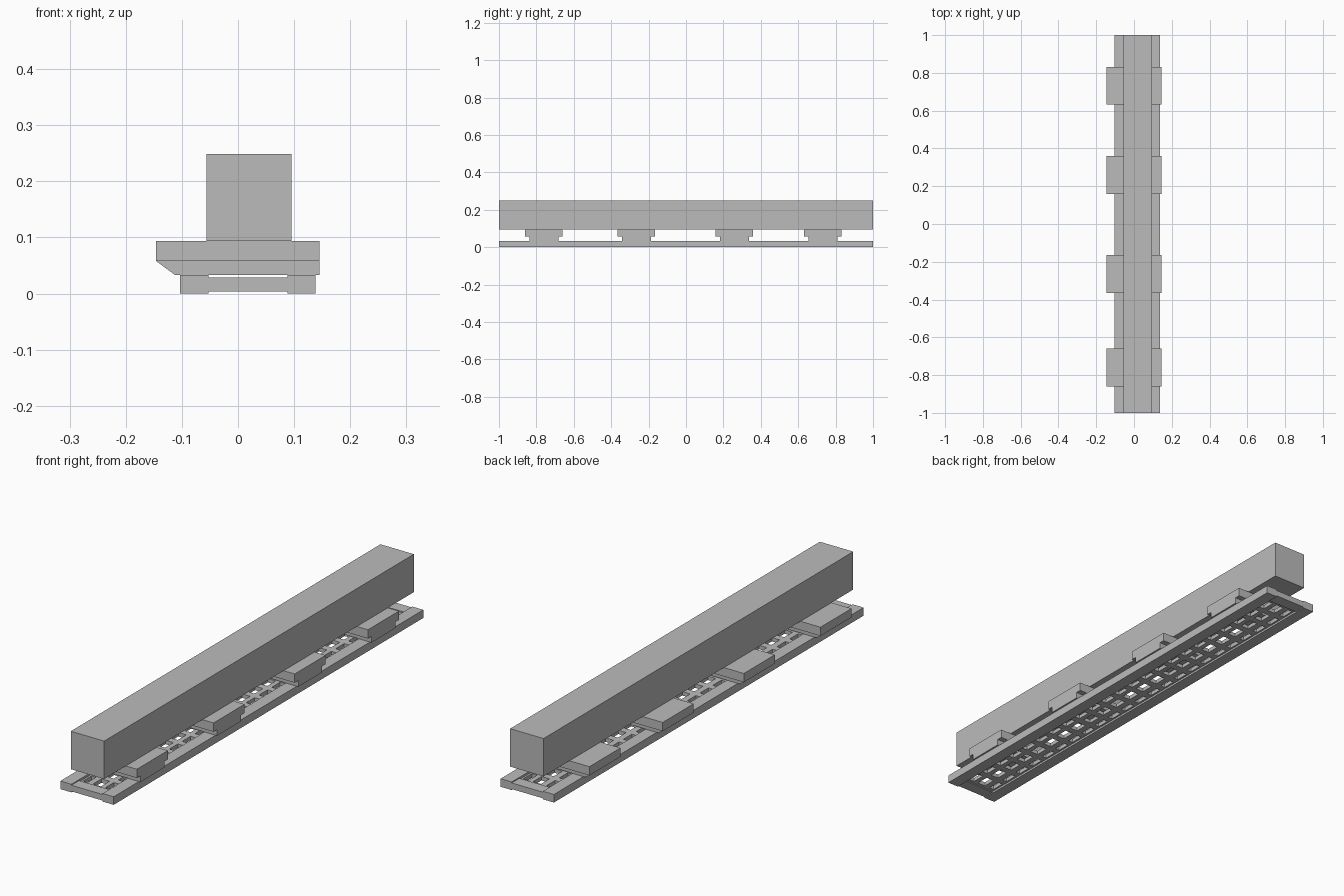
import bpy
import bmesh

old = bpy.data.objects.get("Cube")
if old:
    bpy.data.objects.remove(old, do_unlink=True)

grey = bpy.data.materials.new("plain_grey")
grey.use_nodes = True
colour = (0.5, 0.5, 0.5, 1)
grey.diffuse_color = colour
grey.node_tree.nodes["Principled BSDF"].inputs["Base Color"].default_value = colour


def finish(name, bm):
    bmesh.ops.recalc_face_normals(bm, faces=bm.faces)
    mesh = bpy.data.meshes.new(name)
    bm.to_mesh(mesh)
    bm.free()
    mesh.materials.append(grey)
    obj = bpy.data.objects.new(name, mesh)
    bpy.context.collection.objects.link(obj)
    return obj


def prism(bm, profile, y0, y1):
    """Extrude an x-z profile from y0 to y1."""
    front = bm.faces.new([bm.verts.new((x, y0, z)) for x, z in profile])
    out = bmesh.ops.extrude_face_region(bm, geom=[front], use_keep_orig=True)
    moved = [v for v in out["geom"] if isinstance(v, bmesh.types.BMVert)]
    bmesh.ops.translate(bm, vec=(0, y1 - y0, 0), verts=moved)


def box(bm, x0, x1, y0, y1, z0, z1):
    prism(bm, [(x0, z0), (x1, z0), (x1, z1), (x0, z1)], y0, y1)


# Long square beam
bm = bmesh.new()
box(bm, -0.056, 0.095, -1, 1, 0.094, 0.249)
finish("beam", bm)

# Base frame: side rails and slightly thinner end bars
left, right, inner_left, inner_right = -0.103, 0.138, -0.053, 0.088
for name, x0, x1 in (("right_rail", left, inner_left), ("left_rail", inner_right, right)):
    bm = bmesh.new()
    box(bm, x0, x1, -1, 1, 0, 0.033)
    finish(name, bm)
end = 0.95
for name, y0, y1 in (("front_end_bar", -1, -end), ("back_end_bar", end, 1)):
    bm = bmesh.new()
    box(bm, inner_left, inner_right, y0, y1, 0.004, 0.029)
    finish(name, bm)

# Perforated web: long strips joined by cross bars, leaving three rows of openings
bm = bmesh.new()
low, high = 0.008, 0.024
for x0, x1 in ((inner_left, -0.045), (-0.025, 0), (0.036, 0.056), (0.08, inner_right)):
    box(bm, x0, x1, -end, end, low, high)
count = 23
pitch = 2 * end / count
for x0, x1 in ((-0.045, -0.025), (0, 0.036), (0.056, 0.08)):
    for i in range(count + 1):
        y = -end + i * pitch
        box(bm, x0, x1, max(y - 0.014, -end), min(y + 0.014, end), low, high)
finish("perforated_web", bm)

# Stepped support blocks with a sloped underside on one end
for i, y in enumerate((-0.76, -0.265, 0.259, 0.732), 1):
    bm = bmesh.new()
    box(bm, -0.146, 0.145, y - 0.1, y + 0.1, 0.058, 0.094)
    prism(bm, [(-0.112, 0.033), (0.145, 0.033), (0.145, 0.058), (-0.146, 0.058)],
          y - 0.077, y + 0.077)
    finish(f"support_block_{i}", bm)
